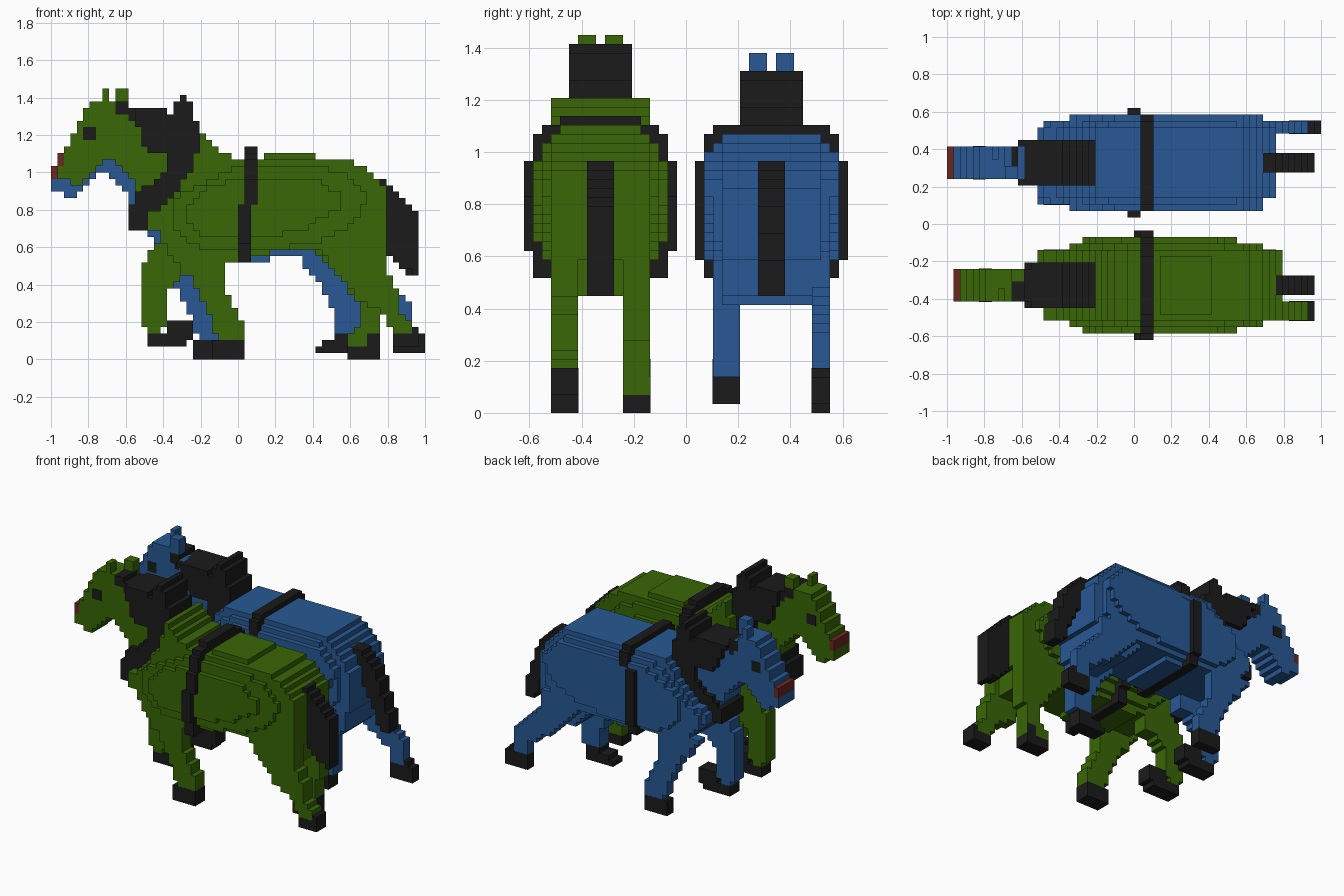
import bpy, bmesh

cube = bpy.data.objects.get("Cube")
if cube:
    bpy.data.objects.remove(cube, do_unlink=True)

U = 2 / 58  # size of one block


def material(name, rgb):
    m = bpy.data.materials.new(name)
    m.use_nodes = True
    m.diffuse_color = (*rgb, 1)
    m.node_tree.nodes["Principled BSDF"].inputs["Base Color"].default_value = (*rgb, 1)
    return m


GREEN = material("green coat", (0.041, 0.135, 0.002))
BLUE = material("blue coat", (0.021, 0.099, 0.295))
BLACK = material("charcoal", (0.011, 0.011, 0.011))
RED = material("dark red", (0.148, 0.021, 0.015))


def inside(a, b, poly):
    hit = False
    for (x1, z1), (x2, z2) in zip(poly, poly[1:] + poly[:1]):
        if (z1 > b) != (z2 > b) and a < (x2 - x1) * (b - z1) / (z2 - z1) + x1:
            hit = not hit
    return hit


def add_object(name, bm, mat):
    me = bpy.data.meshes.new(name)
    bm.to_mesh(me)
    bm.free()
    me.materials.append(mat)
    bpy.context.collection.objects.link(bpy.data.objects.new(name, me))


def slab(name, poly, lo, hi, mat, along="y"):
    """Fill an outline with blocks and give it depth along y (or x)."""
    lo, hi = sorted((lo, hi))
    bm = bmesh.new()
    verts = {}

    def vert(i, k):
        if (i, k) not in verts:
            verts[i, k] = bm.verts.new((i * U, lo, k * U) if along == "y" else (lo, i * U, k * U))
        return verts[i, k]

    for i in range(-29, 29):
        for k in range(43):
            if inside((i + 0.5) * U, (k + 0.5) * U, poly):
                bm.faces.new([vert(i, k), vert(i + 1, k), vert(i + 1, k + 1), vert(i, k + 1)])
    ret = bmesh.ops.extrude_face_region(bm, geom=bm.faces[:], use_keep_orig=True)
    shift = (0, hi - lo, 0) if along == "y" else (hi - lo, 0, 0)
    bmesh.ops.translate(bm, vec=shift, verts=[g for g in ret["geom"] if isinstance(g, bmesh.types.BMVert)])
    bmesh.ops.recalc_face_normals(bm, faces=bm.faces)
    bmesh.ops.dissolve_limit(bm, angle_limit=0.01, verts=bm.verts[:], edges=bm.edges[:])
    add_object(name, bm, mat)


def box(name, xs, ys, zs, mat):
    """Box with its limits given in blocks."""
    bm = bmesh.new()
    bmesh.ops.create_cube(bm, size=1)
    for v in bm.verts:
        v.co = [sorted(lim)[c > 0] * U for lim, c in zip((xs, ys, zs), v.co)]
    add_object(name, bm, mat)


def move(poly, dx, dz):
    return [(x + dx, z + dz) for x, z in poly]


# Outlines seen from the side (x, z)
HEAD = [(-.966, 1.034), (-.931, 1.034), (-.931, 1.12), (-.90, 1.18), (-.87, 1.24), (-.83, 1.31), (-.77, 1.37),
        (-.65, 1.38), (-.65, 1.345), (-.57, 1.30), (-.52, 1.25), (-.30, 1.24), (-.25, .95), (-.48, .75), (-.54, .90),
        (-.57, .96), (-.61, 1.02), (-.66, 1.06), (-.73, 1.05), (-.78, 1.0), (-.83, .935), (-.90, .95), (-.966, .97)]
MANE = [(-.66, 1.39), (-.58, 1.36), (-.50, 1.345), (-.365, 1.345), (-.365, 1.31), (-.345, 1.31), (-.345, 1.38),
        (-.31, 1.385), (-.31, 1.42), (-.275, 1.42), (-.275, 1.385), (-.237, 1.385), (-.237, 1.29), (-.205, 1.29),
        (-.205, 1.14), (-.24, 1.03), (-.31, .93), (-.40, .81), (-.48, .80), (-.48, .69), (-.58, .69), (-.58, .77),
        (-.55, .91), (-.46, .92), (-.39, 1.0), (-.38, 1.09), (-.51, 1.13), (-.52, 1.21), (-.56, 1.28), (-.66, 1.32)]
BLUE_MANE = [(x - U * (x < -.45 and z > 1), z - U * (3 if z > 1.2 else 2 if z > .78 else 0)) for x, z in MANE]
GREEN_BODY = [(-.21, 1.21), (-.14, 1.18), (-.10, 1.11), (0, 1.07), (.61, 1.07), (.66, 1.03), (.75, .96), (.79, .90),
              (.79, .66), (.74, .45), (.56, .45), (.44, .585), (.17, .585), (.17, .545), (0, .545), (0, .52),
              (-.07, .52), (-.38, .58), (-.42, .68), (-.48, .70), (-.48, .80), (-.40, .81), (-.31, .93),
              (-.24, 1.03), (-.21, 1.14)]
BLUE_BODY = [(-.20, 1.07), (.56, 1.07), (.62, 1.0), (.70, .93), (.755, .86), (.755, .62), (.70, .415), (.50, .415),
             (.36, .57), (.24, .58), (.16, .52), (.05, .52), (.05, .56), (-.38, .56), (-.42, .60), (-.51, .69),
             (-.51, .76), (-.42, .80), (-.31, .92), (-.24, 1.03)]
BLUE_FLANK = [(-.20, 1.0), (-.10, 1.036), (.53, 1.036), (.62, .97), (.69, .88), (.69, .66), (.55, .56),
              (-.35, .56), (-.47, .66), (-.47, .76), (-.38, .82)]
FLANK = [(-.34, .70), (-.28, .64), (-.20, .60), (.17, .59), (.45, .63), (.58, .70), (.65, .77), (.68, .87),
         (.65, .92), (.58, 1.0), (.38, 1.036), (-.01, 1.036), (-.08, 1.0), (-.20, .94), (-.34, .85)]
BLUE_RIBS = [(x, min(z, 1.0)) for x, z in FLANK]
RIBS = [(-.27, .74), (-.27, .83), (-.20, .90), (-.08, .94), (0, .966), (.42, .966), (.48, .91), (.545, .90),
        (.545, .80), (.45, .77), (.38, .70), (.17, .66), (-.17, .66), (-.24, .70)]
FRONT_LEG = [(-.38, .60), (-.31, .47), (-.24, .43), (-.21, .32), (-.17, .27), (-.14, .18), (-.105, .103),
             (.035, .103), (.03, .18), (0, .22), (-.03, .30), (-.07, .38), (-.07, .60)]
FRONT_HOOF = [(-.138, 0), (.035, 0), (.035, .103), (-.138, .103)]
RAISED_LEG = [(-.42, .62), (-.48, .57), (-.52, .46), (-.52, .172), (-.45, .13), (-.38, .20), (-.38, .36),
              (-.31, .45), (-.20, .46), (-.18, .62)]
RAISED_HOOF = [(-.485, .14), (-.39, .14), (-.38, .207), (-.24, .207), (-.24, .10), (-.31, .069), (-.45, .069),
               (-.485, .10)]
REAR_LEG = [(.42, .60), (.56, .42), (.66, .30), (.78, .24), (.83, .138), (.925, .138), (.925, .205), (.89, .21),
            (.87, .30), (.85, .37), (.79, .50), (.78, .66), (.50, .66)]
BLUE_REAR_LEG = [(.40, .60), (.56, .42), (.70, .30), (.81, .24), (.83, .138), (.93, .138), (.93, .27),
                 (.90, .35), (.82, .39), (.74, .50), (.72, .62)]
REAR_HOOF = [(.828, .069), (.966, .069), (.966, .172), (.925, .172), (.925, .138), (.828, .138)]
BLUE_REAR_HOOF = [(.828, .035), (1.0, .035), (1.0, .138), (.966, .138), (.966, .172), (.931, .172), (.931, .138),
                  (.828, .138)]
INNER_LEG = [(.40, .60), (.56, .42), (.65, .30), (.65, .18), (.585, .13), (.585, .07), (.75, .07), (.75, .18),
             (.78, .30), (.78, .60)]
INNER_HOOF = [(.585, 0), (.76, 0), (.76, .138), (.69, .138), (.69, .07), (.585, .07)]
BLUE_INNER_LEG = [(.27, .60), (.36, .50), (.44, .40), (.48, .30), (.52, .22), (.50, .14), (.64, .14), (.66, .26),
                  (.64, .40), (.64, .60)]
BLUE_INNER_HOOF = [(.415, .035), (.62, .035), (.64, .14), (.52, .14), (.48, .10), (.415, .07)]
GREEN_TAIL = [(.75, .966), (.79, .966), (.83, .92), (.90, .84), (.966, .79), (.966, .45), (.89, .48), (.80, .58),
              (.73, .59), (.79, .72), (.79, .84)]
BLUE_TAIL = [(.65, .966), (.75, .966), (.83, .88), (.89, .76), (.93, .62), (.966, .56), (.966, .45), (.89, .46),
             (.83, .62), (.76, .76), (.70, .85), (.65, .92)]


def horse(tag, coat, side, layers, mane, forelock_x, tail, shift, legs, strap_half, strap_split, lower_strap):
    cy = side * 9.5  # centre line; all widths are in blocks
    dx, dz = shift

    def sides(name, poly, half, mat):
        slab(f"{tag}_{name}", poly, (cy - half) * U, (cy + half) * U, mat)

    # Body in layers of growing width, then head, mane and tail
    for name, poly, half in zip(("body", "flank", "ribs"), layers, (5.5, 6.5, 7.5)):
        sides(name, poly, half, coat)
    sides("head_and_neck", move(HEAD, dx * U, dz * U), 2.5, coat)
    sides("mane", [(max(x, forelock_x * U) if z > 1 else x, z) for x, z in mane], 3.5, BLACK)
    sides("forelock", [(min(x, forelock_x * U), z) for x, z in mane if z > 1], 2.54, BLACK)
    sides("tail", tail, 1.5, BLACK)
    # Ears, eyes and muzzle
    for name, x0, x1, t in (("outer_ear", -21, -20, .5), ("inner_ear", -19, -17, -2.5)):
        box(f"{tag}_{name}", (x0 + dx, x1 + dx), (cy + side * t, cy + side * (t + 2)), (38 + dz, 42 + dz), coat)
    for name, s in (("outer_eye", side), ("inner_eye", -side)):
        box(f"{tag}_{name}", (-24 + dx, -22 + dx), (cy + s * 2.4, cy + s * 2.6), (34 + dz, 36 + dz), BLACK)
    box(f"{tag}_muzzle", (-28 + dx, -27 + dx), (cy - 2.5, cy + 2.5), (30 + dz, 32 + dz), RED)
    # Legs and hooves; hooves are a hair wider
    for name, poly, hoof, t0, t1 in legs:
        slab(f"{tag}_{name}_leg", poly, (cy + side * t0) * U, (cy + side * t1) * U, coat)
        slab(f"{tag}_{name}_hoof", hoof, (cy + side * (t0 - .03)) * U, (cy + side * (t1 + .03)) * U, BLACK)
    # Girth strap: an upper band and a lower band set a little forward
    outline = [((cy + a) * U, z * U) for a, z in strap_half] + [((cy - a) * U, z * U) for a, z in strap_half[::-1]]
    for name, x, low, high in (("upper", 1, strap_split, 40), ("lower", lower_strap, 0, strap_split)):
        band = [(a, min(max(z, low * U), high * U)) for a, z in outline]
        slab(f"{tag}_{name}_strap", band, x * U, (x + 2) * U, BLACK, "x")


horse("green_horse", GREEN, -1, (GREEN_BODY, FLANK, RIBS), MANE, -16, GREEN_TAIL, (0, 0),
      [("front", FRONT_LEG, FRONT_HOOF, 2.5, 5.5), ("raised", RAISED_LEG, RAISED_HOOF, -5.5, -2.5),
       ("rear", REAR_LEG, REAR_HOOF, 2.5, 5.5), ("inner_rear", INNER_LEG, INNER_HOOF, -5.5, -2.5)],
      [(4.5, 33), (4.5, 32), (6.5, 32), (6.5, 31), (7.5, 31), (7.5, 28), (8.5, 28), (8.5, 18), (7.5, 18), (7.5, 15)],
      24, 0)
box("green_horse_rump_plate", (4, 12), (-14, -5), (30.5, 32), GREEN)

horse("blue_horse", BLUE, 1, (BLUE_BODY, BLUE_FLANK, BLUE_RIBS), BLUE_MANE, -18, BLUE_TAIL, (-1, -2),
      [("front", move(FRONT_LEG, -3 * U, 0), move(FRONT_HOOF, -3 * U, 0), 4.5, 6.5),
       ("raised", RAISED_LEG, RAISED_HOOF, -6.5, -3.5),
       ("rear", BLUE_REAR_LEG, BLUE_REAR_HOOF, 4.5, 6.5),
       ("inner_rear", BLUE_INNER_LEG, BLUE_INNER_HOOF, -6.5, -3.5)],
      [(6.5, 32), (6.5, 31), (7.5, 31), (7.5, 28), (8.5, 28), (8.5, 17), (7.5, 17), (7.5, 15)], 28, -1)
